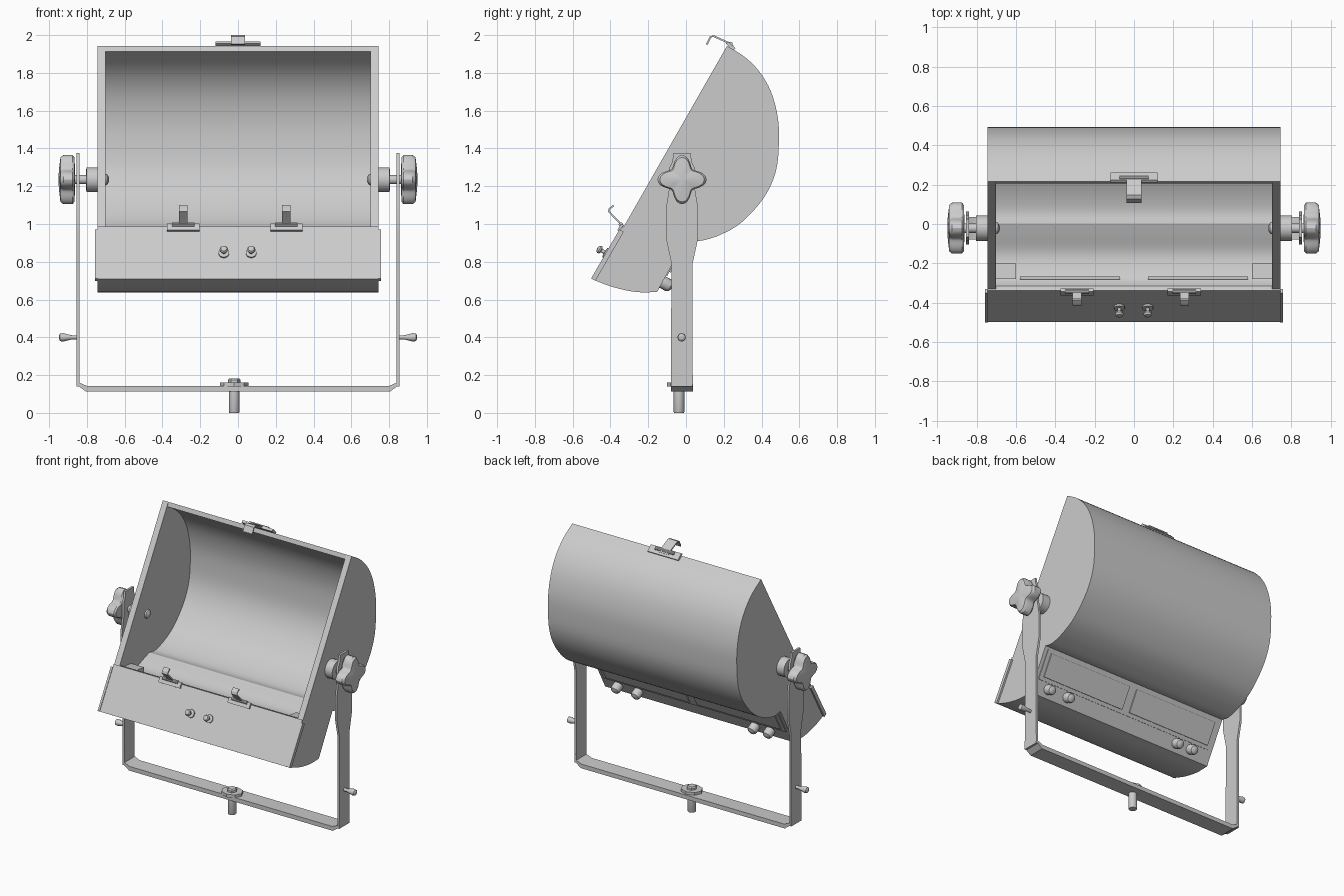
import bpy, bmesh, math
from mathutils import Vector, Matrix

cube = bpy.data.objects.get("Cube")
if cube:
    bpy.data.objects.remove(cube)

GREY = (0.6, 0.6, 0.6, 1)
metal = bpy.data.materials.new("grey_metal")
metal.use_nodes = True
metal.diffuse_color = GREY
metal.node_tree.nodes["Principled BSDF"].inputs["Base Color"].default_value = GREY


def frame(origin, u, v, w):
    """Matrix with the given origin and local axes."""
    m = Matrix((u, v, w)).transposed().to_4x4()
    m.translation = origin
    return m


def finish(name, bm):
    bmesh.ops.recalc_face_normals(bm, faces=bm.faces)
    mesh = bpy.data.meshes.new(name)
    bm.to_mesh(mesh)
    bm.free()
    mesh.materials.append(metal)
    obj = bpy.data.objects.new(name, mesh)
    bpy.context.collection.objects.link(obj)
    bpy.ops.object.select_all(action='DESELECT')
    obj.select_set(True)
    bpy.context.view_layer.objects.active = obj
    bpy.ops.object.shade_smooth_by_angle(angle=math.radians(30))
    return obj


SIDE = frame((0, 0, 0), (0, 1, 0), (0, 0, 1), (1, 0, 0))


def prism(name, pts, w0, w1, m=SIDE, caps=True):
    """Extrude a closed outline along the third axis of its frame."""
    bm = bmesh.new()
    a, b = [[bm.verts.new(m @ Vector((u, v, w))) for u, v in pts] for w in (w0, w1)]
    for i in range(len(pts)):
        j = (i + 1) % len(pts)
        bm.faces.new((a[i], a[j], b[j], b[i]))
    if caps:
        bm.faces.new(a)
        bm.faces.new(b)
    return finish(name, bm)


def box(name, u0, u1, v0, v1, w0, w1, m=SIDE):
    return prism(name, [(u0, v0), (u1, v0), (u1, v1), (u0, v1)], w0, w1, m)


def lathe(name, profile, origin, axis, segs=24, shape=lambda t: 1, squash=1):
    """Spin (radius, height) pairs about an axis; shape makes lobes."""
    m = Matrix.Translation(origin) @ Vector(axis).to_track_quat('Z', 'Y').to_matrix().to_4x4()
    bm = bmesh.new()
    rings = []
    for r, h in profile:
        ring = []
        for i in range(segs):
            t = math.tau * i / segs
            q = r * shape(t)
            ring.append(bm.verts.new(m @ Vector((q * math.cos(t), squash * q * math.sin(t), h))))
        rings.append(ring)
    for a, b in zip(rings, rings[1:]):
        for i in range(segs):
            j = (i + 1) % segs
            bm.faces.new((a[i], a[j], b[j], b[i]))
    bm.faces.new(rings[0])
    bm.faces.new(rings[-1])
    return finish(name, bm)


def curve(pts, steps=4):
    """Smooth curve through the points."""
    p = [Vector(q) for q in [pts[0], *pts, pts[-1]]]
    out = []
    for a, b, c, d in zip(p, p[1:], p[2:], p[3:]):
        for k in range(steps):
            t = k / steps
            out.append(0.5 * (2 * b + (c - a) * t + (2 * a - 5 * b + 4 * c - d) * t * t
                              + (3 * b - a - 3 * c + d) * t ** 3))
    return out + [p[-1]]


def ribbon(name, path, thick, w0, w1):
    """Bent sheet metal strip following a side-on path."""
    p = [Vector(q) for q in path]
    left, right = [], []
    for i, q in enumerate(p):
        d = (p[min(i + 1, len(p) - 1)] - p[max(i - 1, 0)]).normalized()
        n = Vector((-d.y, d.x)) * thick / 2
        left.append(q + n)
        right.append(q - n)
    return prism(name, left + right[::-1], w0, w1)


# Housing: curved shell between two solid end plates
arc = curve([(.217, 1.943), (.31, 1.885), (.39, 1.805), (.45, 1.7), (.485, 1.57), (.492, 1.44),
             (.476, 1.28), (.413, 1.14), (.296, 1.01), (.18, .942), (.07, .91), (0, .92)])
belly = curve([(-.153, .64), (-.265, .64), (-.39, .667), (-.49, .705)])
centre = Vector((.05, 1.43))
reflector = [centre + (q - centre) * .94 for q in arc]
trough = curve([(-.06, .93), (-.16, .90), (-.27, .93), (-.315, .98)])
prism("housing_shell", arc + belly + [Vector((-.33, .985))] + trough[::-1] + reflector[::-1],
      -.705, .705, caps=False)
for side, x0, x1 in (("left", .702, .745), ("right", -.745, -.702)):
    prism(side + "_end_plate", arc + belly, x0, x1)

# Front door below the opening, with folded side lips
FRONT = frame((0, -.49, .705), (0, .5, .866), (0, -.866, .5), (1, 0, 0))
box("front_door", 0, .32, -.005, .01, -.745, .745, FRONT)
for s in (-1, 1):
    box("door_side_lip", 0, .3, -.012, .014, s * .742, s * .757, FRONT)

# Thumb screws on the door
for x in (-.075, .07):
    lathe("door_screw", [(.028, 0), (.028, .012), (.01, .014), (.01, .032), (.02, .036),
                         (.022, .045), (.016, .055), (.004, .058)],
          FRONT @ Vector((.155, .008, x)), (0, -.866, .5), 16)

# Spring clips holding the front
for x in (-.29, .256):
    box("lower_clip_base", .29, .33, .005, .022, x - .085, x + .085, FRONT)
    lathe("lower_clip_pin", [(.012, 0), (.012, .12)], FRONT @ Vector((.325, .02, x - .06)), (1, 0, 0), 10)
    ribbon("lower_clip_hook", [(-.335, .985), (-.355, 1.01), (-.41, 1.068), (-.405, 1.08), (-.383, 1.098)],
           .009, x - .023, x + .023)
prism("upper_clip_base", [(.21, 1.955), (.225, 1.965), (.262, 1.93), (.25, 1.918)], -.12, .12)
lathe("upper_clip_pin", [(.012, 0), (.012, .15)], (-.075, .235, 1.953), (1, 0, 0), 10)
ribbon("upper_clip_hook", [(.25, 1.94), (.235, 1.955), (.145, 1.995), (.13, 1.99), (.11, 1.95)],
       .009, -.037, .037)

# Rear access panels and cable glands
BACK = frame((0, -.153, .64), (0, .48, .877), (0, .877, -.48), (1, 0, 0))
box("rear_panel_frame", .1, .305, -.005, .006, -.72, .72, BACK)
for s in (-1, 1):
    box("rear_panel", .125, .285, 0, .014, s * .03, s * .69, BACK)
for x in (-.58, -.46, .46, .62):
    lathe("cable_gland", [(.034, -.01), (.034, .035), (.028, .05), (.012, .058)],
          BACK @ Vector((.06, 0, x)), (0, .877, -.48), 16)

# Lamp holders and strips in the trough
for s in (-1, 1):
    prism("lamp_holder", [(-.2, .89), (-.2, .95), (-.28, .96), (-.28, .9)], s * .6, s * .705)
    box("trough_strip", -.282, -.268, .91, .95, s * .07, s * .58)

# Yoke: paddle-topped arms joined by a chamfered base strap
arm = [(-.08, .14), (.035, .14), (.035, .79), (.063, .92), (.063, 1.09), (.045, 1.2),
       (.045, 1.3), (.03, 1.33), (.025, 1.375)]
arm += [(-.042 - y, z) for y, z in reversed(arm[2:])]
XZ = frame((0, 0, 0), (1, 0, 0), (0, 0, 1), (0, 1, 0))
half = [(.805, .113), (.855, .15), (.855, .2), (.84, .2), (.84, .16), (.8, .143)]
prism("yoke_base", half + [(-x, z) for x, z in reversed(half)], -.08, .036, XZ)
PIVOT_Y, PIVOT_Z = -.021, 1.235
for s in (-1, 1):
    out = (s, 0, 0)
    prism("yoke_arm", arm, s * .84, s * .855)
    # Pivot hub, star knob and inner rivet
    lathe("pivot_hub", [(.065, .74), (.065, .803), (.024, .805), (.024, .87)],
          (0, PIVOT_Y, PIVOT_Z), out)
    lathe("star_knob", [(.04, .862), (.118, .866), (.13, .876), (.13, .925), (.118, .94), (.06, .947), (.02, .95)],
          (0, PIVOT_Y, PIVOT_Z), out, 48, lambda t: .8 + .2 * math.cos(4 * t))
    lathe("inner_rivet", [(.032, 0), (.028, .01), (.016, .018), (.004, .021)],
          (s * .703, PIVOT_Y, PIVOT_Z), (-s, 0, 0), 16)
    # Small side handle
    lathe("side_handle", [(.011, .85), (.011, .88), (.022, .925), (.02, .942), (.01, .948)],
          (0, -.023, .4), out, 16)

# Mounting spigot with washer and nut
lathe("spigot", [(.026, 0), (.028, .004), (.028, .12)], (-.02, -.037, 0), (0, 0, 1))
lathe("washer", [(.075, .14), (.075, .162)], (-.02, -.037, 0), (0, 0, 1), 8, squash=.85)
lathe("nut", [(.034, .16), (.034, .175), (.026, .183)], (-.02, -.037, 0), (0, 0, 1), 6)
